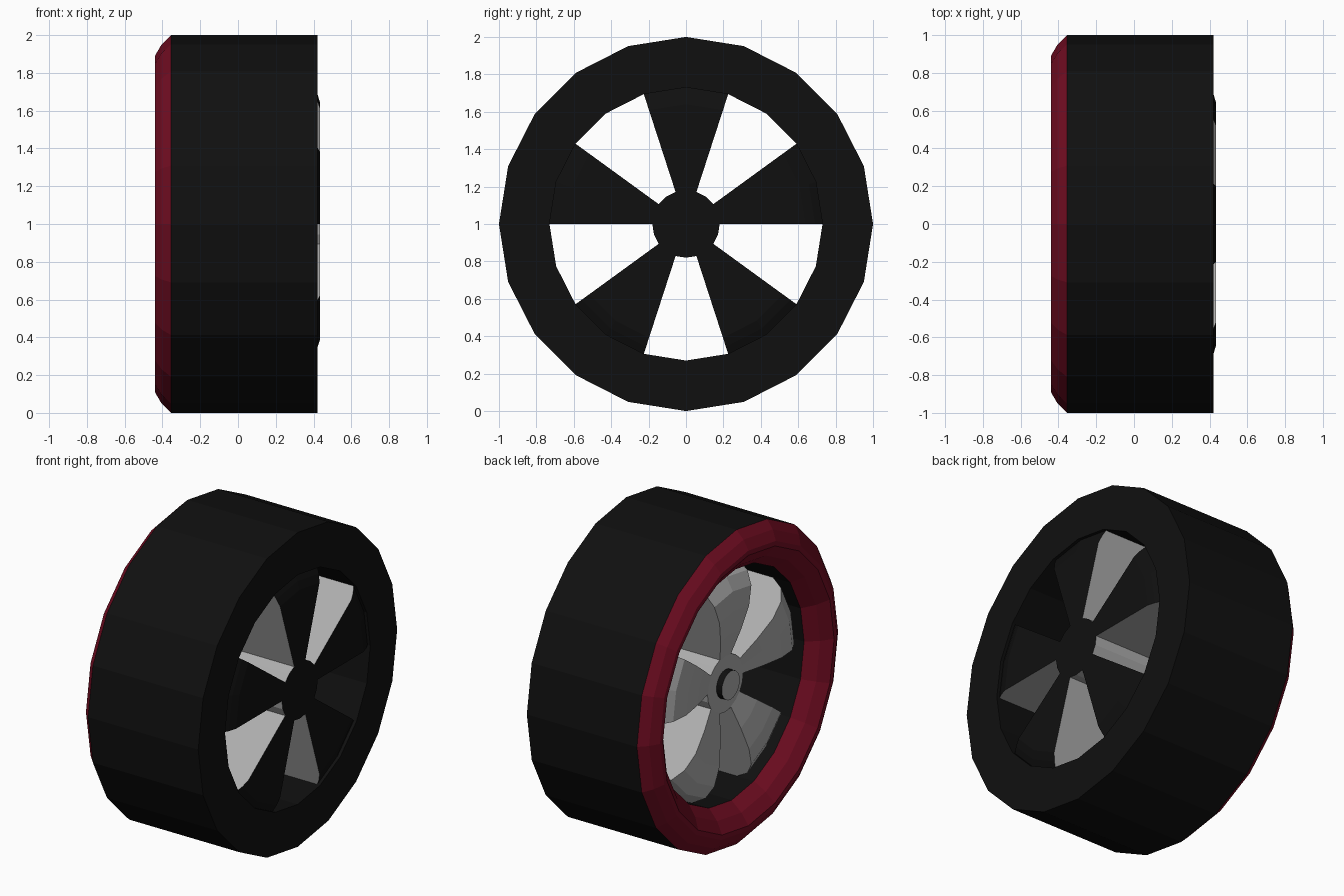
import bpy, bmesh, math

if "Cube" in bpy.data.objects:
    bpy.data.objects.remove(bpy.data.objects["Cube"])

N = 20  # sides of the wheel


def material(name, rgb):
    m = bpy.data.materials.new(name)
    m.diffuse_color = (*rgb, 1)
    m.use_nodes = True
    m.node_tree.nodes["Principled BSDF"].inputs["Base Color"].default_value = m.diffuse_color
    return m


BLACK = material("black rubber", (0.005, 0.005, 0.005))
RED = material("dark red", (0.17, 0.004, 0.016))
GREY = material("rim grey", (0.42, 0.42, 0.42))


def finish(name, bm, mats, rule):
    bmesh.ops.remove_doubles(bm, verts=bm.verts, dist=1e-5)
    bmesh.ops.recalc_face_normals(bm, faces=bm.faces)
    for f in bm.faces:
        f.material_index = rule(f)
    me = bpy.data.meshes.new(name)
    bm.to_mesh(me)
    bm.free()
    for m in mats:
        me.materials.append(m)
    ob = bpy.data.objects.new(name, me)
    bpy.context.collection.objects.link(ob)
    return ob


def point(x, r, k):
    a = math.radians(90) + k * math.tau / N
    return (x, r * math.cos(a), 1 + r * math.sin(a))


def sweep(profile, first, steps):
    """Turn a closed (x, radius) profile about the axle; cap partial turns."""
    bm = bmesh.new()
    rings = [[bm.verts.new(point(x, r, first + k)) for x, r in profile]
             for k in range(steps + 1)]
    n = len(profile)
    for a, b in zip(rings, rings[1:]):
        for i in range(n):
            j = (i + 1) % n
            bm.faces.new((a[i], a[j], b[j], b[i]))
    if steps < N:
        bm.faces.new(rings[0])
        bm.faces.new(rings[-1])
    return bm


# Tyre with a red rounded side wall on the outer side
tyre = [(0.42, 0.73), (0.42, 1.0), (-0.355, 1.0), (-0.405, 0.95), (-0.44, 0.89),
        (-0.44, 0.86), (-0.39, 0.79), (-0.32, 0.73)]
finish("tyre", sweep(tyre, 0, N), [BLACK, RED],
       lambda f: int(f.calc_center_median().x < -0.34))

# Five deep spokes, grey outside and black on the inner side
spoke = [(-0.277, 0.175), (-0.315, 0.33), (-0.34, 0.48), (-0.33, 0.60), (-0.285, 0.68),
         (-0.20, 0.73), (0.40, 0.73), (0.42, 0.69), (0.435, 0.64), (0.435, 0.175)]
for s in range(5):
    finish(f"spoke_{s + 1}", sweep(spoke, s * 4 - 1, 2), [GREY, BLACK],
           lambda f: int(f.normal.x > 0.3))


def disc(name, x0, x1, r, mats, rule):
    bm = bmesh.new()
    a, b = ([bm.verts.new(point(x, r, k)) for k in range(N)] for x in (x0, x1))
    bm.faces.new(a)
    bm.faces.new(b)
    for k in range(N):
        j = (k + 1) % N
        bm.faces.new((a[k], a[j], b[j], b[k]))
    return finish(name, bm, mats, rule)


# Hub between the spokes, and its cap with a black edge
disc("hub", -0.277, 0.435, 0.18, [GREY, BLACK], lambda f: int(f.normal.x > 0.3))
disc("hub_cap", -0.315, -0.27, 0.09, [GREY, BLACK], lambda f: int(abs(f.normal.x) < 0.5))
